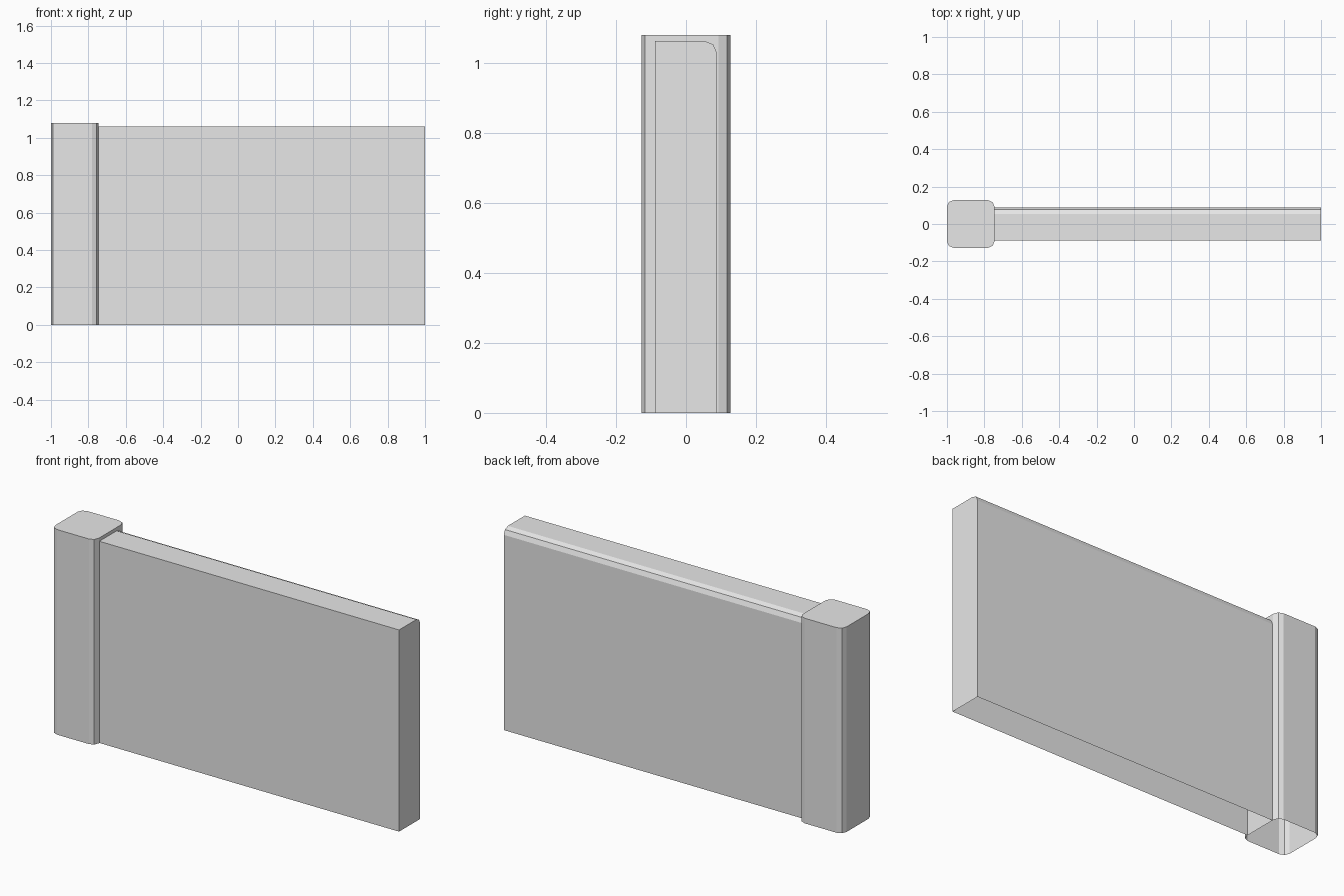
import bpy, bmesh
from mathutils import Vector

default = bpy.data.objects.get("Cube")
if default:
    bpy.data.objects.remove(default, do_unlink=True)

grey = bpy.data.materials.new("plain grey")
grey.use_nodes = True
grey.diffuse_color = (0.8, 0.8, 0.8, 1)
grey.node_tree.nodes["Principled BSDF"].inputs["Base Color"].default_value = (0.8, 0.8, 0.8, 1)


def shell(name, low, high, radius, rounded, opened):
    """Box from low to high: rounds chosen edges, then removes chosen flat sides."""
    low, high = Vector(low), Vector(high)
    bm = bmesh.new()
    bmesh.ops.create_cube(bm, size=1)
    for v in bm.verts:
        v.co = (low + high) / 2 + v.co * (high - low)
    bmesh.ops.bevel(bm, geom=[e for e in bm.edges if rounded(e)], offset=radius,
                    offset_type='OFFSET', segments=2, profile=0.5, affect='EDGES')
    bm.normal_update()
    gone = [f for f in bm.faces if any(f.normal.dot(Vector(d)) > 0.99 for d in opened)]
    bmesh.ops.delete(bm, geom=gone, context='FACES')
    mesh = bpy.data.meshes.new(name)
    bm.to_mesh(mesh)
    bm.free()
    mesh.materials.append(grey)
    obj = bpy.data.objects.new(name, mesh)
    bpy.context.collection.objects.link(obj)
    return obj


def upright(edge):
    a, b = edge.verts
    return abs(a.co.z - b.co.z) > 0.5


def top_back(edge):
    return all(v.co.z > 0.5 and v.co.y > 0 for v in edge.verts)


DOWN, LEFTWARD = (0, 0, -1), (-1, 0, 0)

# Square post with rounded upright corners, open underneath
shell("end_post", (-1, -0.127, 0), (-0.746, 0.127, 1.08), 0.034, upright, [DOWN])

# Hollow wall panel with a rounded top back edge, open underneath and against the post
shell("wall_panel", (-0.746, -0.088, 0), (1, 0.088, 1.062), 0.034, top_back, [DOWN, LEFTWARD])
